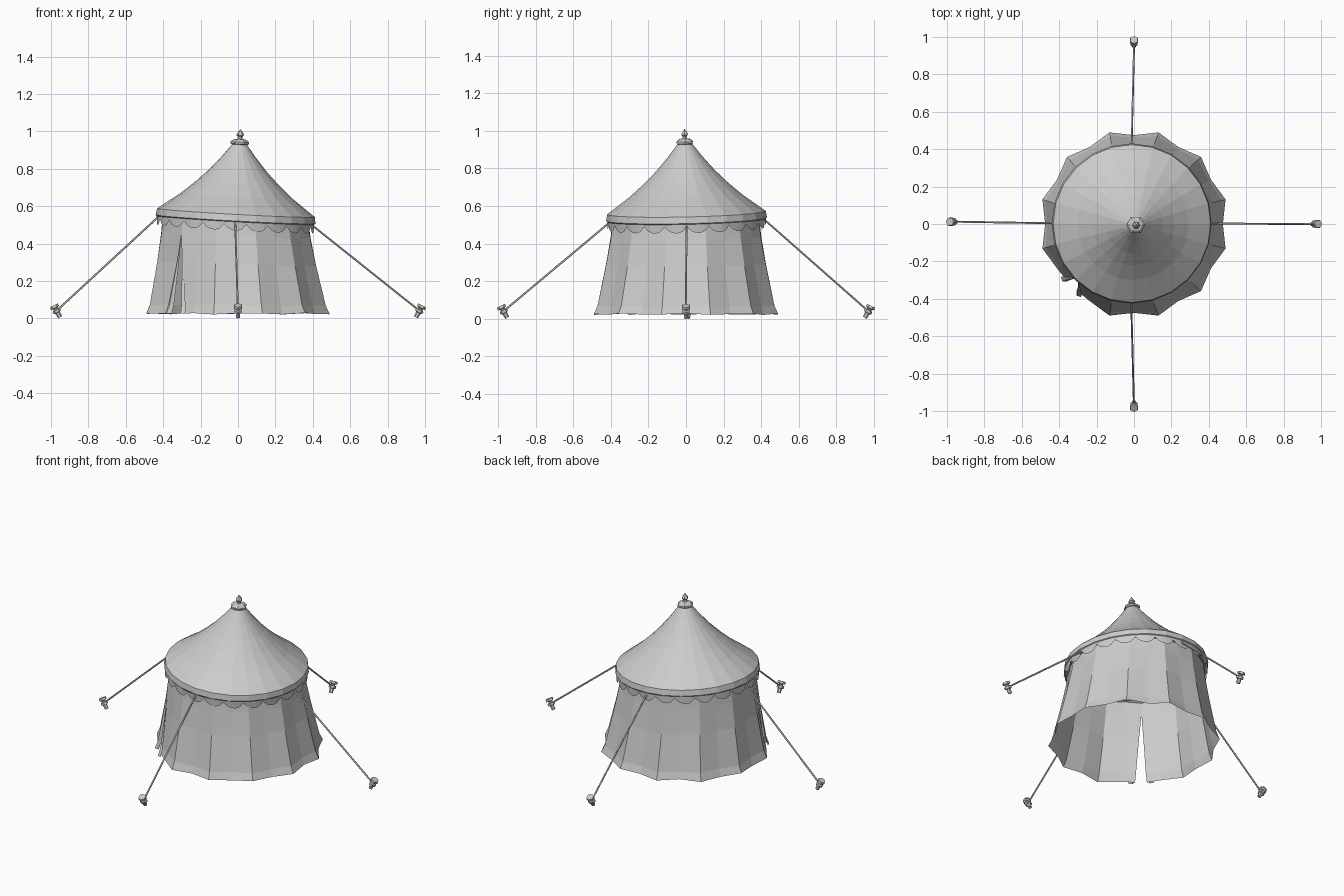
import bpy, math
from math import sin, cos, radians, pi
from mathutils import Matrix, Vector

if "Cube" in bpy.data.objects:
    bpy.data.objects.remove(bpy.data.objects["Cube"])

# The roof leans slightly to the right and front
PIVOT = Vector((-0.013, 0.003, 0.53))
TILT = (Matrix.Translation(PIVOT) @ Matrix.Rotation(0.055, 4, 'Y')
        @ Matrix.Rotation(0.022, 4, 'X') @ Matrix.Translation((0, 0, -0.53)))


def make(name, verts, faces, matrix=None):
    me = bpy.data.meshes.new(name)
    me.from_pydata([tuple(v) for v in verts], [], faces)
    if matrix:
        me.transform(matrix)
    me.validate()
    ob = bpy.data.objects.new(name, me)
    bpy.context.collection.objects.link(ob)
    return ob


def lathe(name, profile, sides, matrix=None, cap=False):
    verts, faces = [], []
    for r, z in profile:
        for i in range(sides):
            a = 2 * pi * i / sides
            verts.append((r * cos(a), r * sin(a), z))
    for j in range(len(profile) - 1):
        for i in range(sides):
            k = (i + 1) % sides
            a, b = j * sides, (j + 1) * sides
            faces.append((a + i, a + k, b + k, b + i))
    if cap:
        faces.append(tuple(reversed(range(sides))))
        n = (len(profile) - 1) * sides
        faces.append(tuple(range(n, n + sides)))
    return make(name, verts, faces, matrix)


def polar(r, a, z):
    return Vector((r * cos(a), r * sin(a), z))


# Concave roof with a rolled eave
lathe("roof", [(0.385, 0.53), (0.41, 0.515), (0.428, 0.53), (0.422, 0.565),
               (0.30, 0.655), (0.22, 0.725), (0.155, 0.79), (0.09, 0.865),
               (0.04, 0.93)], 24, TILT)

# Finial on the peak
lathe("finial", [(0.03, 0.922), (0.05, 0.934), (0.05, 0.944), (0.034, 0.957),
                 (0.014, 0.96), (0.012, 0.972), (0.021, 0.98), (0.017, 0.99),
                 (0.001, 1.012)], 6, TILT, cap=True)

# Scalloped valance under the eave
COUNT = 22
drops = [0.004, 0.026, 0.036, 0.038, 0.030]
vs, fs = [], []
n = COUNT * len(drops)
for i in range(n):
    a = 2 * pi * i / n
    vs += [polar(0.422, a, 0.525), polar(0.42, a, 0.516 - drops[i % len(drops)])]
for i in range(n):
    k = (i + 1) % n
    fs.append((2 * i, 2 * k, 2 * k + 1, 2 * i + 1))
make("valance", vs, fs, TILT)

# Pleated wall, split by a door slit at the front left
# rows: height, pleat ridge radius, pleat valley radius, slit half angle, flap angle
ROWS = [(0.53, 0.40, 0.39, 0.0, 0.0), (0.44, 0.412, 0.40, 0.0, 0.0),
        (0.29, 0.44, 0.418, 0.03, 0.03), (0.07, 0.487, 0.462, 0.065, 0.075),
        (0.025, 0.507, 0.475, 0.075, 0.085)]
DOOR = radians(225)
COLS = 24
vs, fs = [], []
for j, (z, ridge, valley, slit, flap) in enumerate(ROWS):
    lean = max(0.0, (z - 0.03) / 0.5)
    for i in range(COLS + 1):
        a = DOOR + 2 * pi * i / COLS
        r = ridge if i % 2 == 0 else valley
        if i in (0, COLS):
            a += slit if i == 0 else -slit
            r = ridge - 0.5 * slit
        p = polar(r, a, z)
        p.x += -0.013 * lean
        p.z += -0.055 * p.x * lean
        if j == len(ROWS) - 1:
            p.z += 0.004 * sin(i * 2.3)
        vs.append(p)
W = COLS + 1
for j in range(len(ROWS) - 1):
    for i in range(COLS):
        fs.append((j * W + i, j * W + i + 1, (j + 1) * W + i + 1, (j + 1) * W + i))
make("tent_wall", vs, fs)

# Door flaps folded back along the slit
for side, name in ((1, "left"), (-1, "right")):
    vs, fs = [], []
    for z, ridge, valley, slit, flap in ROWS[1:]:
        lean = max(0.0, (z - 0.03) / 0.5)
        off = Vector((-0.013 * lean, 0, 0.015 * lean))
        r = ridge - 0.5 * slit
        vs += [polar(r, DOOR + side * slit, z) + off,
               polar(r + 0.25 * flap, DOOR + side * (slit + 0.4 * flap), z) + off,
               polar(r + 0.15 * flap, DOOR + side * (slit + flap), z) + off]
    for j in range(3):
        for i in range(2):
            q = 3 * j + i
            fs.append((q, q + 1, q + 4, q + 3))
    make("door_flap_" + name, vs, fs)

# Guy ropes and tilted pegs on four sides
PEG = [(0.012, -0.04), (0.013, -0.012), (0.022, -0.010), (0.022, 0.004),
       (0.013, 0.008), (0.013, 0.014), (0.025, 0.018), (0.023, 0.032)]
for k, name in enumerate(("right", "back", "left", "front")):
    a = k * pi / 2
    eave = TILT @ polar(0.418, a, 0.515)
    peg = polar(0.97, a, 0.041)
    if name == "left":
        peg.y = 0.012
    d = eave - peg
    lathe("guy_rope_" + name, [(0.0055, 0), (0.0055, d.length)], 5,
          Matrix.Translation(peg) @ d.to_track_quat('Z', 'Y').to_matrix().to_4x4(), cap=True)
    lathe("peg_" + name, PEG, 6,
          Matrix.Translation(peg) @ Matrix.Rotation(a, 4, 'Z')
          @ Matrix.Rotation(radians(28), 4, 'Y'), cap=True)
